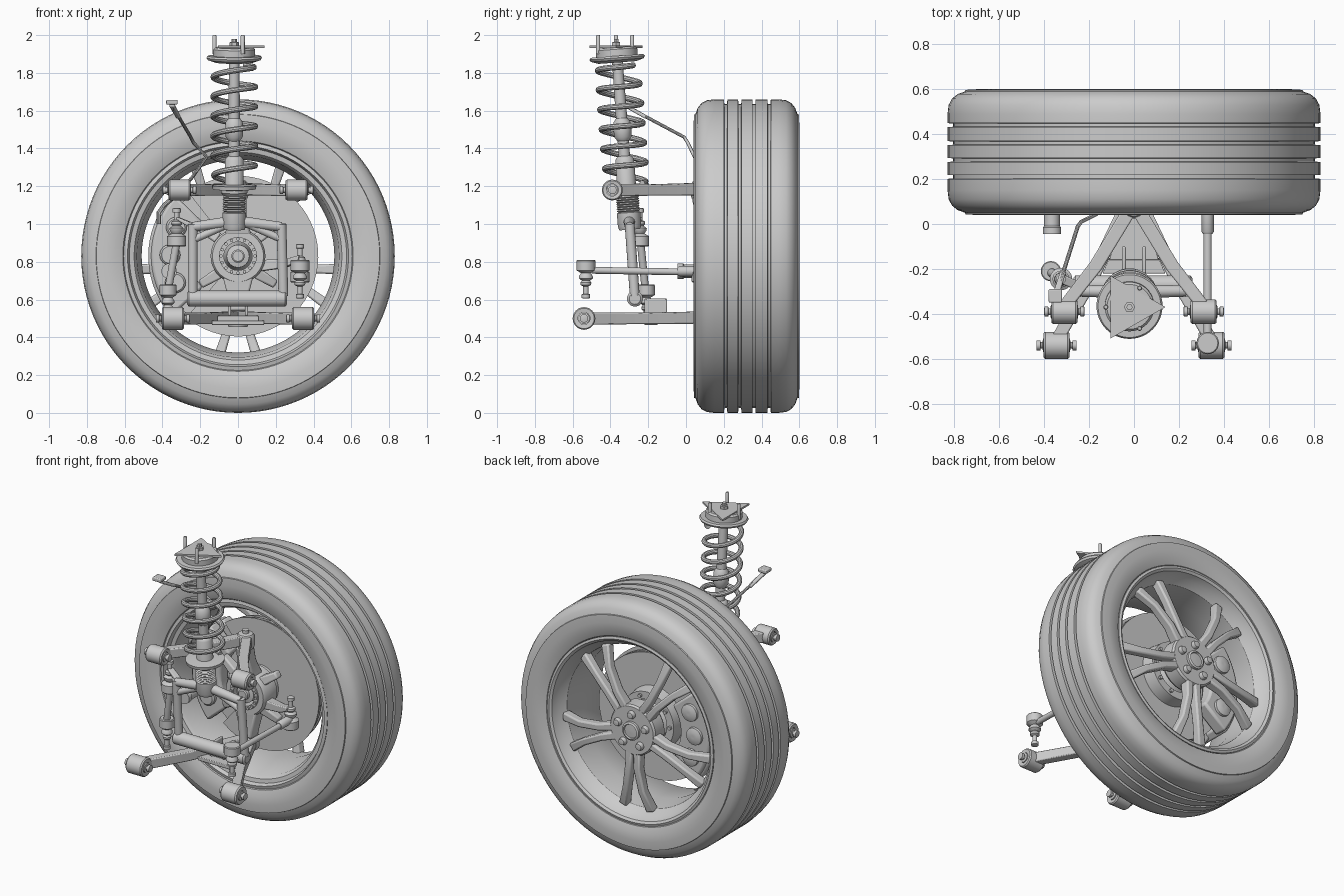
import bpy, bmesh, math
from mathutils import Vector, Matrix

HUB = Vector((0, 0, 0.83))
Y, Z, X = (0, 1, 0), (0, 0, 1), (1, 0, 0)

def make(name, bm, bevel=0):
    bmesh.ops.recalc_face_normals(bm, faces=bm.faces)
    me = bpy.data.meshes.new(name)
    bm.to_mesh(me); bm.free()
    ob = bpy.data.objects.new(name, me)
    bpy.context.collection.objects.link(ob)
    if bevel:
        m = ob.modifiers.new("Bevel", 'BEVEL')
        m.width, m.segments = bevel, 2
    return ob

def skin(bm, rings, loop):
    """Join successive vertex rings with quads; cap the ends unless looped."""
    n = len(rings[0])
    for i in range(len(rings) if loop else len(rings) - 1):
        a, b = rings[i], rings[(i + 1) % len(rings)]
        for k in range(n):
            bm.faces.new((a[k], a[(k + 1) % n], b[(k + 1) % n], b[k]))
    if not loop:
        bm.faces.new(rings[0]); bm.faces.new(rings[-1])

def lathe(name, prof, base=(0, 0, 0), axis=Z, n=32, loop=False):
    """Revolve (radius, height) points about an axis through base."""
    bm = bmesh.new()
    M = Matrix.Translation(base) @ Vector(axis).to_track_quat('Z', 'Y').to_matrix().to_4x4()
    rings = [[bm.verts.new(M @ Vector((r * math.cos(2 * math.pi * k / n), r * math.sin(2 * math.pi * k / n), h)))
              for k in range(n)] for r, h in prof]
    skin(bm, rings, loop)
    return make(name, bm)

def rod(name, a, b, r, r2=None, n=24):
    d = Vector(b) - Vector(a)
    return lathe(name, [(r, 0), (r2 or r, d.length)], a, d, n)

def beam(name, stations, up=Z, bevel=0.006):
    """Rectangular bar through (point, width, depth) stations."""
    bm, rings = bmesh.new(), []
    P = [Vector(s[0]) for s in stations]
    for i, (_, w, h) in enumerate(stations):
        d = P[min(i + 1, len(P) - 1)] - P[max(i - 1, 0)]
        u = Vector(up)
        s = d.cross(u).normalized()
        rings.append([bm.verts.new(P[i] + s * w / 2 * p + u * h / 2 * q) for p, q in ((-1, -1), (1, -1), (1, 1), (-1, 1))])
    skin(bm, rings, False)
    return make(name, bm, bevel)

def plate(name, pts, z0, z1, bevel=0.004):
    bm = bmesh.new()
    skin(bm, [[bm.verts.new((x, y, z)) for x, y in pts] for z in (z0, z1)], False)
    return make(name, bm, bevel)

def tube(name, pts, r, bez=False):
    cu = bpy.data.curves.new(name, 'CURVE')
    cu.dimensions, cu.bevel_depth, cu.bevel_resolution, cu.use_fill_caps = '3D', r, 3, True
    sp = cu.splines.new('POLY')
    sp.points.add(len(pts) - 1)
    for p, c in zip(sp.points, pts):
        p.co = (*c, 1)
    ob = bpy.data.objects.new(name, cu)
    bpy.context.collection.objects.link(ob)
    bpy.ops.object.select_all(action='DESELECT')
    ob.select_set(True)
    bpy.context.view_layer.objects.active = ob
    bpy.ops.object.convert(target='MESH')

def polar(r, a, y):
    return Vector((r * math.cos(a), y, HUB.z + r * math.sin(a)))

# tyre with four tread grooves (heights are world y)
tread = []
for g in (0.21, 0.285, 0.36, 0.44):
    tread += [(0.83, g - 0.009), (0.805, g - 0.007), (0.805, g + 0.007), (0.83, g + 0.009)]
side = [(0.595, 0.085), (0.61, 0.06), (0.65, 0.045), (0.70, 0.04), (0.75, 0.043), (0.752, 0.05), (0.785, 0.062), (0.81, 0.082), (0.825, 0.11), (0.83, 0.15)]
prof = side + tread + [(r, 0.64 - y) for r, y in reversed(side)]
lathe("tyre", prof + [(0.57, 0.5), (0.57, 0.14)], HUB, Y, 96, True)

# rim barrel
lathe("rim", [(0.605, 0.58), (0.6, 0.55), (0.57, 0.54), (0.55, 0.48), (0.53, 0.35), (0.55, 0.12), (0.595, 0.09),
              (0.605, 0.065), (0.585, 0.06), (0.575, 0.085), (0.55, 0.09), (0.535, 0.11), (0.51, 0.35), (0.525, 0.49),
              (0.56, 0.53), (0.575, 0.575), (0.59, 0.585)], HUB, Y, 96, True)

# five split spokes and lug nuts
for k in range(5):
    a = -math.pi / 2 + k * math.tau / 5
    u, t = Vector((math.cos(a), 0, math.sin(a))), Vector((-math.sin(a), 0, math.cos(a)))
    for s in (-1, 1):
        st = [(HUB + u * r + t * s * o + Vector((0, y, 0)), w, h) for r, o, y, w, h in
              ((0.12, 0.028, 0.525, 0.05, 0.07), (0.25, 0.032, 0.535, 0.045, 0.06),
               (0.40, 0.058, 0.525, 0.045, 0.055), (0.53, 0.10, 0.49, 0.055, 0.06))]
        beam("spoke", st, Y, 0.01)
    c = polar(0.105, a + 0.63, 0.55)
    lathe("lug_nut", [(0.026, 0), (0.026, 0.02), (0.02, 0.036), (0.008, 0.038)], c, Y, 12)
lathe("wheel_centre", [(0.15, 0.44), (0.165, 0.46), (0.165, 0.55), (0.155, 0.562), (0.07, 0.562)], HUB, Y, 48)
lathe("centre_cap", [(0.06, 0.55), (0.06, 0.578), (0.048, 0.584), (0.044, 0.575), (0.01, 0.577)], HUB, Y)

# brake disc, hub and backing shield
lathe("brake_disc", [(0.2, 0.27), (0.41, 0.27), (0.41, 0.285), (0.395, 0.287), (0.395, 0.303), (0.41, 0.305), (0.41, 0.32),
                     (0.2, 0.32), (0.19, 0.4), (0.14, 0.4), (0.14, 0.27)], HUB, Y, 64, True)
lathe("hub", [(0.13, 0.2), (0.13, 0.38), (0.1, 0.4), (0.1, 0.46)], HUB, Y, 48)
for k in range(10):
    a = k * math.tau / 10
    rod("disc_bolt", polar(0.165, a, 0.39), polar(0.165, a, 0.415), 0.012, n=8)

def sector(name, r0, r1, a0, a1, y0, y1, n, bevel):
    """Arc shaped block about the wheel axis."""
    bm, rings = bmesh.new(), []
    for i in range(n + 1):
        a = math.radians(a0 + (a1 - a0) * i / n)
        rings.append([bm.verts.new(polar(r, a, y)) for r, y in ((r0, y0), (r1, y0), (r1, y1), (r0, y1))])
    skin(bm, rings, False)
    return make(name, bm, bevel)

sector("dust_shield", 0.12, 0.425, -130, 128, 0.235, 0.243, 48, 0)
sector("caliper_inner", 0.25, 0.46, 136, 222, 0.17, 0.26, 16, 0.015)
sector("caliper_outer", 0.25, 0.46, 140, 218, 0.33, 0.42, 16, 0.015)
sector("caliper_bridge", 0.42, 0.475, 142, 216, 0.19, 0.40, 16, 0.012)
for d in (155, 179, 203):
    a = math.radians(d)
    lathe("piston_outer", [(0.058, 0.41), (0.055, 0.435), (0.03, 0.445), (0.01, 0.445)], polar(0.36, a, 0), Y, 24)
    lathe("piston_inner", [(0.055, 0.18), (0.055, 0.15), (0.045, 0.14), (0.01, 0.14)], polar(0.36, a, 0), Y, 24)
lathe("brake_actuator", [(0.035, 0.17), (0.035, -0.01), (0.041, -0.015), (0.041, -0.045), (0.03, -0.045)], (-0.365, 0, 0.75), Y, 24)

# wheel bearing rings and knuckle
lathe("bearing_housing", [(0.1, 0.07), (0.135, 0.07), (0.145, 0.085), (0.145, 0.2), (0.1, 0.2)], HUB, Y, 48, True)
lathe("bearing_ring", [(0.075, 0.06), (0.1, 0.06), (0.1, 0.18), (0.075, 0.18)], HUB, Y, 48, True)
lathe("axle_stub", [(0.08, 0.2), (0.06, 0.1), (0.06, 0.075), (0.035, 0.07), (0.035, 0.05), (0.028, 0.045)], HUB, Y)
for k in range(16):
    a = k * math.tau / 16
    rod("bearing_bolt", polar(0.09, a, 0.05), polar(0.09, a, 0.07), 0.009, n=8)
beam("knuckle_upper", [((0, 0.12, 0.94), 0.14, 0.10), ((0, 0.09, 1.05), 0.09, 0.08), ((0, 0.07, 1.14), 0.09, 0.08)], Y, 0.012)
beam("knuckle_lower", [((0, 0.12, 0.72), 0.16, 0.10), ((0, 0.12, 0.6), 0.10, 0.09), ((0, 0.11, 0.54), 0.09, 0.08)], Y, 0.012)
for x, z in ((-0.21, 0.99), (-0.2, 0.68), (0.2, 0.68), (0.19, 0.98)):
    beam("knuckle_arm", [((x * 0.5, 0.13, 0.83 + (z - 0.83) * 0.6), 0.06, 0.07), ((x, 0.15, z), 0.045, 0.05)], Y, 0.01)
beam("steering_arm", [((0.12, 0.13, 0.78), 0.07, 0.06), ((0.25, 0.1, 0.79), 0.05, 0.045), ((0.33, 0.07, 0.82), 0.06, 0.03)], Z)

# A-shaped control arms with bushings
for nm, bx, by, z, ay, r in (("upper", 0.31, -0.39, 1.18, 0.06, 0.055), ("lower", 0.345, -0.54, 0.5, 0.11, 0.06)):
    for s in (-1, 1):
        c = Vector((s * bx, by, z))
        mid = Vector((s * bx * 0.55, by + (ay - by) * 0.45, z))
        beam(nm + "_arm", [(c + Vector((-s * 0.005, 0.03, 0)), 0.055, 0.065), (mid, 0.06, 0.06), ((s * 0.02, ay, z + 0.005), 0.06, 0.065)])
        lathe(nm + "_bushing", [(0.032, -0.055), (r - 0.006, -0.058), (r, -0.05), (r, 0.05), (r - 0.006, 0.058), (0.032, 0.055)],
              c, X, 32, True)
        lathe(nm + "_pin", [(0.014, -0.09), (0.022, -0.088), (0.022, -0.072), (0.015, -0.07), (0.015, -0.062), (0.03, -0.06), (0.03, 0.06),
                            (0.015, 0.062), (0.015, 0.07), (0.022, 0.072), (0.022, 0.088), (0.014, 0.09)], c, X, 20)
    lathe(nm + "_ball_joint", [(0.05, -0.045), (0.055, -0.03), (0.055, 0.03), (0.045, 0.045), (0.02, 0.05), (0.02, 0.07)], (0, ay + 0.02, z), Z, 24)
plate("lower_web", [(-0.11, -0.16), (0.11, -0.16), (0.04, 0.08), (-0.04, 0.08)], 0.475, 0.515)
plate("lower_crossmember", [(-0.14, -0.22), (0.14, -0.22), (0.11, -0.15), (-0.11, -0.15)], 0.465, 0.49)
for x in (-0.045, 0.045):
    beam("fork_bracket", [((x, -0.22, 0.56), 0.018, 0.09), ((x, -0.1, 0.56), 0.018, 0.09)])

# strut: everything sits on one tilted axis
def S(z, x=-0.02):
    return Vector((x, -0.27 - (z - 0.6) * 0.074, z))
axis = S(2) - S(1)
def on_strut(name, prof, n=32):
    lathe(name, [(r, (z - 0.6) * axis.length) for r, z in prof], S(0.6), axis, n)

on_strut("damper", [(0.055, 0.97), (0.062, 0.99), (0.062, 1.06), (0.05, 1.065), (0.05, 1.34), (0.04, 1.355), (0.03, 1.36),
                    (0.03, 1.44), (0.045, 1.46), (0.048, 1.5), (0.045, 1.54), (0.03, 1.56), (0.028, 1.9)])
thread = []
for k in range(8):
    z = 1.065 + k * 0.012
    thread += [(0.055, z), (0.062, z + 0.006)]
on_strut("threaded_collar", thread + [(0.07, 1.165), (0.07, 1.18), (0.115, 1.185), (0.118, 1.205), (0.055, 1.21)])
on_strut("top_mount", [(0.10, 1.855), (0.14, 1.868), (0.147, 1.88), (0.14, 1.89), (0.11, 1.89), (0.11, 1.925), (0.1, 1.935), (0.03, 1.937)], 48)
spring = []
for i in range(6 * 28 + 1):
    t = i / (6 * 28)
    a = t * 6 * math.tau + 1.0
    r = 0.112 - 0.012 * (abs(2 * t - 1) ** 8)
    spring.append(S(1.222 + 0.625 * t) + Vector((r * math.cos(a), r * math.sin(a), -0.074 * r * math.sin(a))))
tube("coil_spring", spring, 0.0155)
plate("mount_triangle", [(0.14, -0.37), (-0.105, -0.23), (-0.105, -0.51)], 1.932, 1.944, 0)
for x, y in ((0.025, -0.285), (0.025, -0.465), (-0.125, -0.37)):
    lathe("mount_stud", [(0.011, 1.90), (0.011, 1.995), (0.008, 2.0)], (x, y, 0), Z, 12)
lathe("mount_nut", [(0.025, 1.935), (0.025, 1.962), (0.014, 1.963), (0.014, 1.98)], (-0.02, -0.37, 0), Z, 6)

# fork joining the strut to the lower arm
for s in (-1, 1):
    fork = [S(1.01, -0.01 + s * 0.04), S(0.985, s * 0.235 - 0.005), S(0.62, s * 0.24)]
    rod("fork_shoulder", fork[0], fork[1], 0.03, 0.025)
    rod("fork_leg", fork[1] + Vector((0, 0, 0.015)), fork[2], 0.026)
    rod("fork_brace", S(1.0, s * 0.05), S(0.92, s * 0.23), 0.02)
lathe("fork_crossbar", [(0.03, -0.265), (0.042, -0.255), (0.042, 0.255), (0.03, 0.265)], S(0.605, -0.005), X, 32)

# ball joint with boot and stud, used on tie rod and stabiliser link
def joint(name, c, s, r=0.05):
    lathe(name, [(r * 0.9, -0.03), (r, -0.025), (r, 0.025), (r * 0.85, 0.03), (r * 0.5, 0.04), (r * 0.72, 0.055), (r * 0.75, 0.068),
                 (r * 0.42, 0.08), (r * 0.58, 0.09), (r * 0.55, 0.103), (0.014, 0.11), (0.014, 0.15), (0.022, 0.152), (0.022, 0.172), (0.012, 0.175)],
          c, (0, 0, s), 24)

joint("tie_rod_outer_joint", (0.328, -0.53, 0.78), -1)
joint("tie_rod_inner_joint", (0.328, 0.08, 0.72), 1)
rod("tie_rod", (0.328, -0.5, 0.755), (0.328, 0.06, 0.745), 0.018)
lathe("tie_rod_sleeve", [(0.02, -0.045), (0.027, -0.035), (0.027, 0.06)], (0.328, 0, 0.75), Y)
joint("link_upper_joint", (-0.325, -0.245, 0.91), 1)
joint("link_lower_joint", (-0.37, -0.21, 0.65), -1, 0.045)
rod("stabiliser_link", (-0.37, -0.215, 0.65), (-0.325, -0.24, 0.9), 0.02)
beam("stabiliser_tab", [((-0.32, -0.245, 1.03), 0.04, 0.015), ((-0.24, -0.28, 0.99), 0.04, 0.03)])

# brake line with end bracket, and short hook on the caliper
tube("brake_line", [(-0.345, -0.31, 1.62), (-0.25, -0.01, 1.46), (-0.235, 0.01, 1.43), (-0.165, 0.045, 1.355), (-0.24, 0.12, 1.25), (-0.34, 0.16, 1.13)], 0.009)
beam("line_sleeve", [((-0.35, -0.325, 1.63), 0.03, 0.02), ((-0.315, -0.21, 1.565), 0.025, 0.02)])
beam("line_bracket", [((-0.35, -0.35, 1.645), 0.06, 0.025), ((-0.35, -0.29, 1.645), 0.06, 0.025)])
tube("caliper_hook", [(-0.33, 0.16, 1.15), (-0.39, 0.12, 1.1), (-0.42, 0.1, 1.06), (-0.42, 0.1, 1.0)], 0.012)

# smooth shading with sharp edges kept
bpy.ops.object.select_all(action='SELECT')
bpy.context.view_layer.objects.active = bpy.data.objects["tyre"]
bpy.ops.object.shade_smooth_by_angle(angle=math.radians(35))
